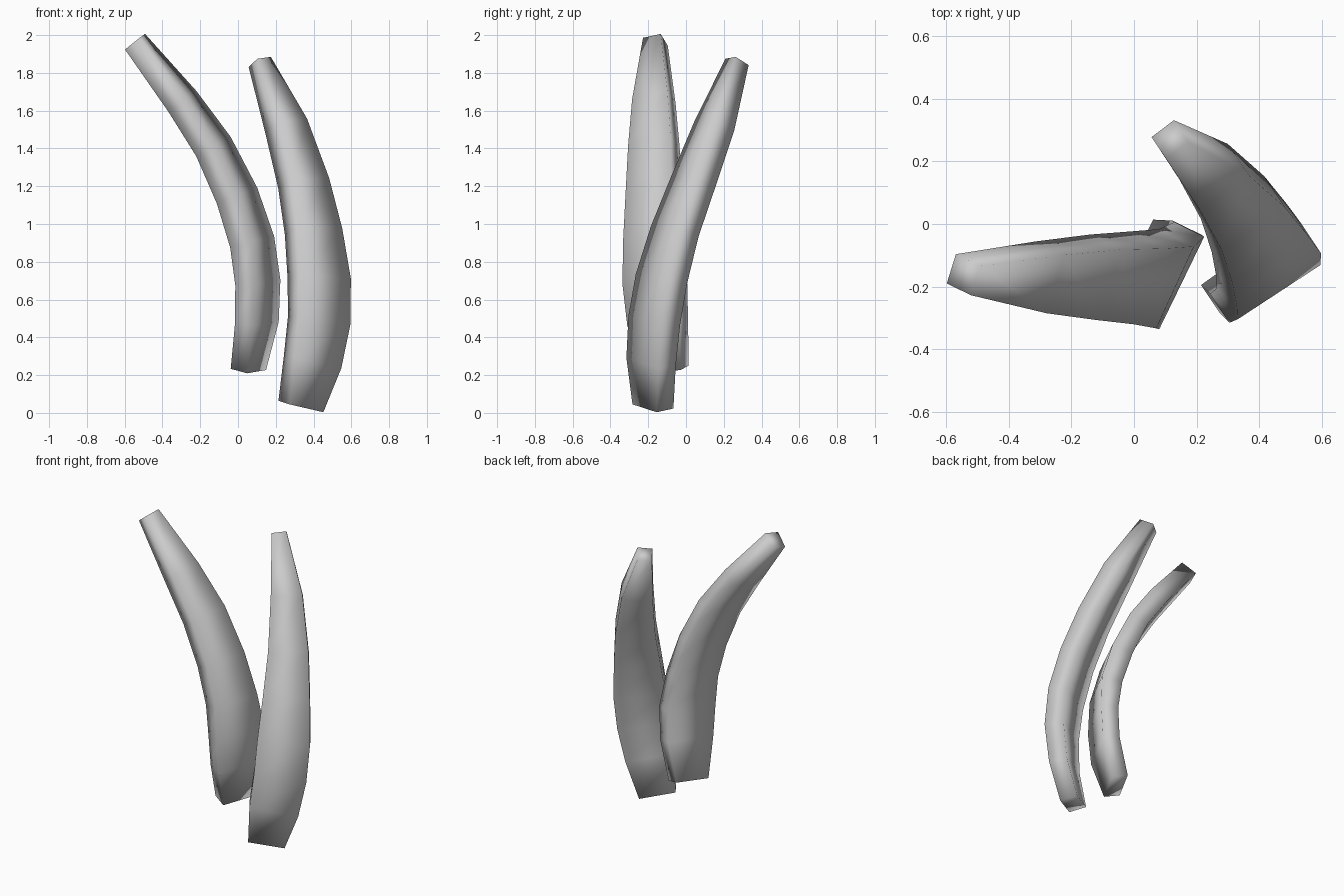
import bpy, bmesh, math
from mathutils import Vector

if "Cube" in bpy.data.objects:
    bpy.data.objects.remove(bpy.data.objects["Cube"])


def horn(name, yaw, rings):
    """Loft a rectangular section along a path. rings: (x, y, z, half width, half thickness)."""
    a = math.radians(yaw)
    flat = Vector((math.cos(a), math.sin(a), 0))
    centres = [Vector(r[:3]) for r in rings]
    bm = bmesh.new()
    loops = []
    for i, r in enumerate(rings):
        # section frame follows the path direction
        ahead = centres[min(i + 1, len(rings) - 1)]
        behind = centres[max(i - 1, 0)]
        tangent = (ahead - behind).normalized()
        side = (flat - tangent * flat.dot(tangent)).normalized()
        outer = side.cross(tangent).normalized()
        loops.append([bm.verts.new(centres[i] + side * u * r[3] + outer * v * r[4])
                      for u, v in ((-1, -1), (-1, 1), (1, 1), (1, -1))])
    for lo, hi in zip(loops, loops[1:]):
        for k in range(4):
            n = (k + 1) % 4
            bm.faces.new((lo[k], lo[n], hi[n], hi[k]))
    bm.faces.new(loops[0])
    bm.faces.new(loops[-1])
    bmesh.ops.recalc_face_normals(bm, faces=bm.faces)
    for f in bm.faces:
        f.smooth = True
    mesh = bpy.data.meshes.new(name)
    bm.to_mesh(mesh)
    bm.free()
    obj = bpy.data.objects.new(name, mesh)
    bpy.context.collection.objects.link(obj)
    return obj


# Left horn, leaning to -x
horn("left_horn", 64, [
    (0.055, -0.105, 0.23, 0.11, 0.05),
    (0.10, -0.15, 0.48, 0.155, 0.052),
    (0.105, -0.165, 0.69, 0.165, 0.053),
    (0.075, -0.175, 0.905, 0.145, 0.064),
    (-0.005, -0.172, 1.15, 0.133, 0.066),
    (-0.13, -0.17, 1.41, 0.122, 0.062),
    (-0.295, -0.17, 1.65, 0.10, 0.06),
    (-0.545, -0.162, 1.965, 0.05, 0.053),
])

# Right horn, leaning to the back
horn("right_horn", 33.7, [
    (0.333, -0.175, 0.034, 0.112, 0.054),
    (0.395, -0.185, 0.27, 0.15, 0.056),
    (0.43, -0.168, 0.49, 0.16, 0.06),
    (0.43, -0.13, 0.71, 0.16, 0.061),
    (0.40, -0.06, 0.96, 0.142, 0.063),
    (0.348, 0.035, 1.215, 0.122, 0.066),
    (0.255, 0.15, 1.52, 0.096, 0.067),
    (0.115, 0.27, 1.858, 0.045, 0.047),
])
